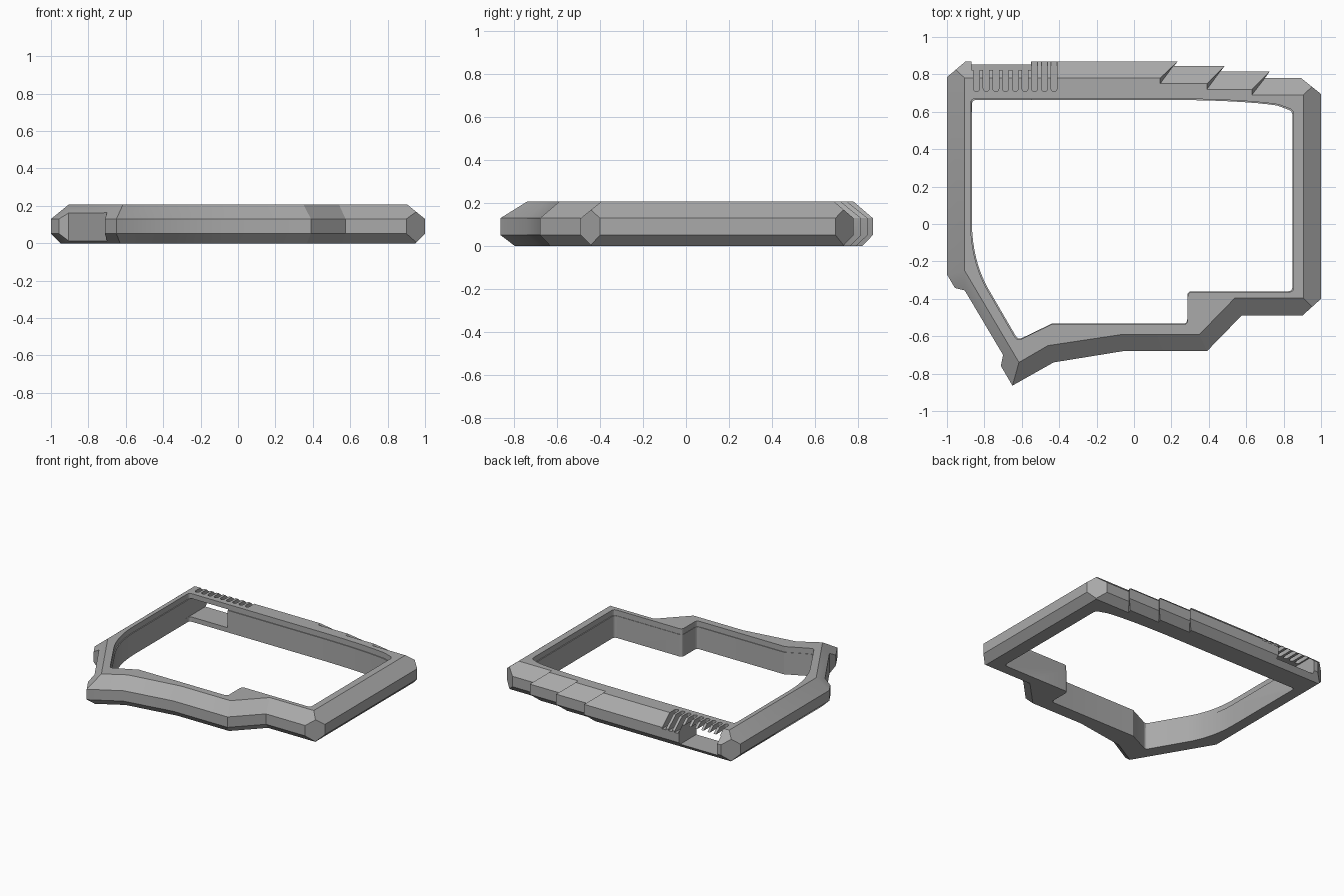
import bpy
import bmesh
from math import sin, cos, pi
from mathutils import Vector

cube = bpy.data.objects.get("Cube")
if cube:
    bpy.data.objects.remove(cube, do_unlink=True)

grey = bpy.data.materials.new("matte grey")
grey.use_nodes = True
grey.diffuse_color = (0.4, 0.4, 0.4, 1)
grey.node_tree.nodes["Principled BSDF"].inputs["Base Color"].default_value = (0.4, 0.4, 0.4, 1)


def loft(name, rings):
    """Closed solid through matching rings of (x, y, z) points."""
    bm = bmesh.new()
    loops = [[bm.verts.new(p) for p in ring] for ring in rings]
    n = len(loops[0])
    for low, high in zip(loops, loops[1:]):
        for i in range(n):
            j = (i + 1) % n
            bm.faces.new((low[i], low[j], high[j], high[i]))
    bm.faces.new(loops[0][::-1])
    bm.faces.new(loops[-1])
    bmesh.ops.recalc_face_normals(bm, faces=bm.faces)
    mesh = bpy.data.meshes.new(name)
    bm.to_mesh(mesh)
    bm.free()
    mesh.materials.append(grey)
    obj = bpy.data.objects.new(name, mesh)
    bpy.context.collection.objects.link(obj)
    return obj


def prism(name, outline, z0, z1):
    return loft(name, [[(x, y, z) for x, y in outline] for z in (z0, z1)])


def cut(target, cutter):
    cutter.hide_render = True
    mod = target.modifiers.new("cut", "BOOLEAN")
    mod.operation = "DIFFERENCE"
    mod.solver = "EXACT"
    mod.object = cutter
    bpy.context.view_layer.objects.active = target
    bpy.ops.object.modifier_apply(modifier=mod.name)
    bpy.data.objects.remove(cutter, do_unlink=True)


def bezier(a, b, c, steps):
    a, b, c = Vector(a), Vector(b), Vector(c)
    ts = [i / steps for i in range(steps + 1)]
    return [tuple(a * (1 - t) ** 2 + b * 2 * t * (1 - t) + c * t * t) for t in ts]


def rounded(before, corner, after, r=0.025):
    p = Vector(corner)
    a = p + (Vector(before) - p).normalized() * r
    c = p + (Vector(after) - p).normalized() * r
    return bezier(a, p, c, 4)


# Outer rim: widest outline paired with the edge of the flat top
rim = [
    ((-1, .87), (-.905, .78)),
    ((-1, -.27), (-.905, -.25)),
    ((-.65, -.864), (-.615, -.74)),
    ((-.43, -.74), (-.46, -.65)),
    ((-.06, -.68), (-.06, -.59)),
    ((.39, -.68), (.35, -.59)),
    ((.575, -.49), (.54, -.395)),
    ((1, -.49), (.905, -.395)),
    ((1, .78), (.905, .69)),
    ((.70, .78), (.63, .69)),
    ((.725, .815), (.63, .72)),
    ((.46, .815), (.39, .72)),
    ((.485, .845), (.39, .75)),
    ((.21, .845), (.14, .75)),
    ((.235, .87), (.14, .78)),
]


def rim_ring(inset, z):
    return [tuple(Vector(a).lerp(Vector(b), inset)) + (z,) for a, b in rim]


frame = loft("frame", [rim_ring(.55, 0), rim_ring(0, .052),
                       rim_ring(0, .13), rim_ring(1, .207)])

# Chamfered corners
bm = bmesh.new()
bm.from_mesh(frame.data)
for point, normal in (((1, .695, 0), (.8, 1, 0)),
                      ((1, -.40, 0), (.9, -1, 0)),
                      ((-1, .785, 0), (-.85, 1, 0))):
    geom = bm.verts[:] + bm.edges[:] + bm.faces[:]
    res = bmesh.ops.bisect_plane(bm, geom=geom, plane_co=point,
                                 plane_no=Vector(normal).normalized(), clear_outer=True)
    edges = [e for e in res["geom_cut"] if isinstance(e, bmesh.types.BMEdge)]
    bmesh.ops.holes_fill(bm, edges=edges, sides=0)
bmesh.ops.recalc_face_normals(bm, faces=bm.faces)
bm.to_mesh(frame.data)
bm.free()

# Central opening, with a slightly wider lip at the top
tl, tip, knee = (-.867, .663), (-.62, -.62), (-.44, -.533)
step_low, step_high, br = (.285, -.533), (.285, -.36), (.847, -.36)
opening = rounded((0, .663), tl, (-.867, 0))
opening += bezier((-.867, .02), (-.867, -.19), (-.78, -.345), 10)
opening += rounded((-.78, -.345), tip, knee)
opening += [knee]
opening += rounded(knee, step_low, step_high)
opening += rounded(step_low, step_high, br)
opening += rounded(step_high, br, (.847, .6))
opening += rounded(br, (.847, .605), (.77, .627))
opening += [(.2 + .647 * sin(a), .605 + .058 * cos(a))
            for a in [pi / 2 * (.68 - .085 * i) for i in range(9)]]
cut(frame, prism("opening_cutter", opening, -.1, .4))
lip = [(x * 1.008, y * 1.009) for x, y in opening]
cut(frame, prism("lip_cutter", lip, .165, .4))

# Recess along the slanted front right side
cut(frame, prism("recess_cutter", [(-.905, -.355), (-1.03, -.325),
                                   (-.735, -.87), (-.70, -.70)], -.1, .4))

# Window through the back wall
cut(frame, prism("window_cutter", [(-.868, .6), (-.55, .6),
                                   (-.55, 1), (-.868, 1)], .035, .17))

# Row of vent slots over the window
for i in range(9):
    x = -.842 + .0518 * i
    arc = [(x + .016 * cos(a), .724 + .016 * sin(a))
           for a in [pi + pi * k / 6 for k in range(7)]]
    cut(frame, prism("slot_cutter", arc + [(x + .016, 1), (x - .016, 1)], .12, .4))

# Smooth only the gentle curves
bpy.ops.object.select_all(action="DESELECT")
frame.select_set(True)
bpy.context.view_layer.objects.active = frame
bpy.ops.object.shade_smooth_by_angle(angle=0.4)
